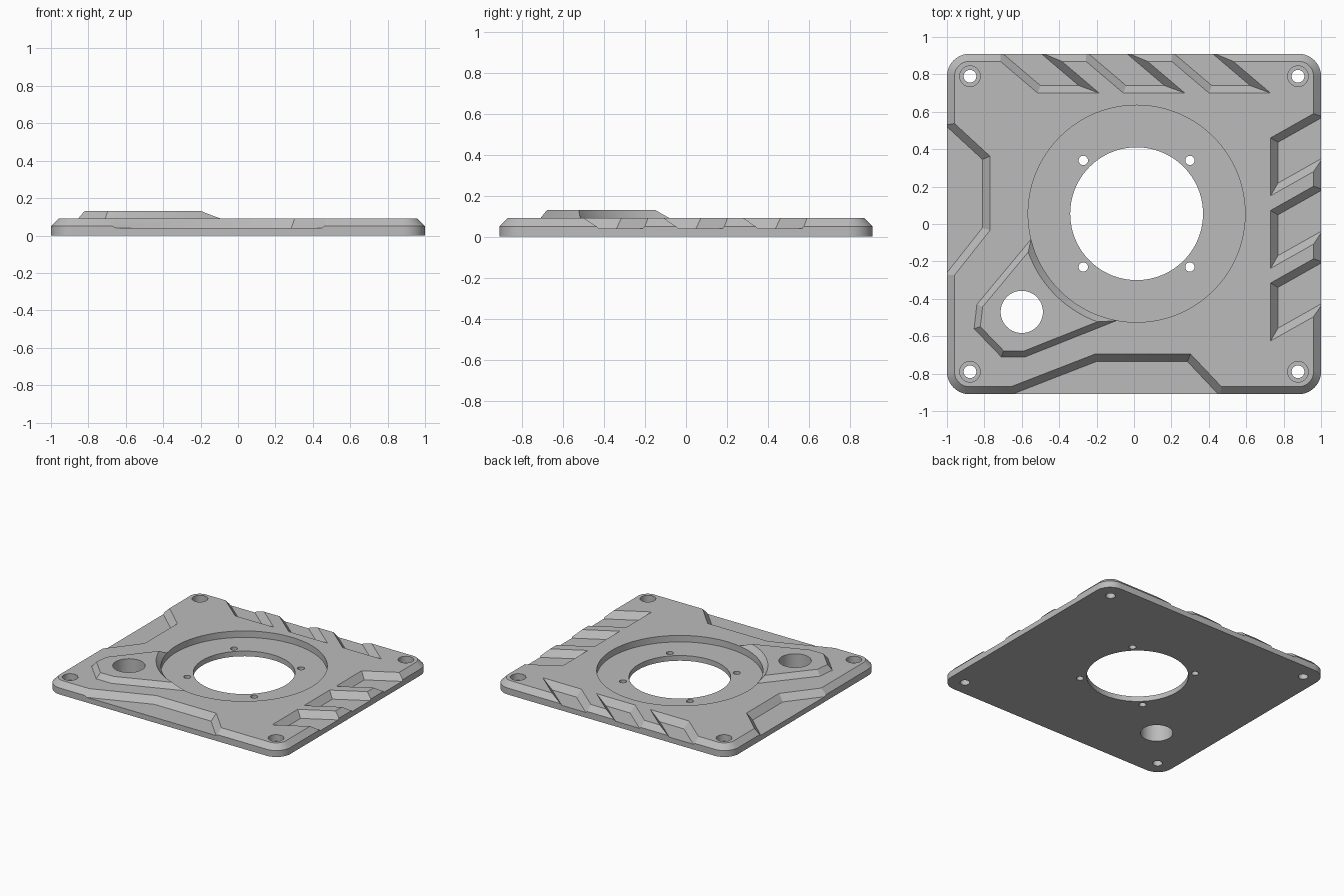
import bpy, bmesh, math
from mathutils import Vector

cube = bpy.data.objects.get("Cube")
if cube:
    bpy.data.objects.remove(cube, do_unlink=True)

GREY = (0.5, 0.5, 0.5, 1.0)
metal = bpy.data.materials.new("plain_grey")
metal.use_nodes = True
metal.diffuse_color = GREY
metal.node_tree.nodes["Principled BSDF"].inputs["Base Color"].default_value = GREY

TOP, FLOOR, CHAMFER = 0.09, 0.04, 0.04
CENTRE = (0.014, 0.055)


def circle(x, y, r, n=96):
    return [(x + r * math.cos(2 * math.pi * i / n), y + r * math.sin(2 * math.pi * i / n)) for i in range(n)]


def rounded_rect(hx, hy, r, n=10):
    pts = []
    for k, (sx, sy) in enumerate([(1, 1), (-1, 1), (-1, -1), (1, -1)]):
        for i in range(n + 1):
            a = math.pi / 2 * (k + i / n)
            pts.append((sx * (hx - r) + r * math.cos(a), sy * (hy - r) + r * math.sin(a)))
    return pts


def offset(pts, d):
    """Push a counter-clockwise outline outwards by d with mitred corners."""
    out = []
    for i, p in enumerate(pts):
        p, a, b = Vector(p), Vector(pts[i - 1]), Vector(pts[(i + 1) % len(pts)])
        e, f = (p - a).normalized(), (b - p).normalized()
        n1, n2 = Vector((e.y, -e.x)), Vector((f.y, -f.x))
        out.append(tuple(p + (n1 + n2) * d / (1 + n1.dot(n2))))
    return out


def loft(name, sections):
    """Solid through stacked outlines, given as (outline, height)."""
    bm = bmesh.new()
    rings = [[bm.verts.new((x, y, z)) for x, y in pts] for pts, z in sections]
    bm.faces.new(rings[0][::-1])
    bm.faces.new(rings[-1])
    n = len(rings[0])
    for lo, hi in zip(rings, rings[1:]):
        for i in range(n):
            j = (i + 1) % n
            bm.faces.new((lo[i], lo[j], hi[j], hi[i]))
    bmesh.ops.recalc_face_normals(bm, faces=bm.faces)
    mesh = bpy.data.meshes.new(name)
    bm.to_mesh(mesh)
    bm.free()
    mesh.materials.append(metal)
    obj = bpy.data.objects.new(name, mesh)
    bpy.context.collection.objects.link(obj)
    return obj


def combine(target, tool, operation="DIFFERENCE"):
    mod = target.modifiers.new("cut", "BOOLEAN")
    mod.operation, mod.solver, mod.object = operation, "EXACT", tool
    bpy.context.view_layer.update()
    result = bpy.data.meshes.new_from_object(target.evaluated_get(bpy.context.evaluated_depsgraph_get()))
    target.modifiers.clear()
    target.data = result
    bpy.data.objects.remove(tool, do_unlink=True)


def drill(x, y, r, bottom=-0.1, n=48):
    hole = circle(x, y, r, n)
    combine(plate, loft("hole_cutter", [(hole, bottom), (hole, 0.25)]))


def notch(pts):
    # sloped walls: floor outline widens by one chamfer up to the top face
    rise = 0.06
    wide = offset(pts, CHAMFER * rise / (TOP - FLOOR))
    combine(plate, loft("notch_cutter", [(pts, FLOOR), (wide, FLOOR + rise)]))


# Plate with rounded corners and a chamfered rim
plate = loft("cover_plate", [
    (rounded_rect(1, 0.91, 0.12), 0),
    (rounded_rect(1, 0.91, 0.12), TOP - CHAMFER),
    (rounded_rect(1 - CHAMFER, 0.91 - CHAMFER, 0.08), TOP)])

# Raised pad in the front corner
pad = [(-0.3, 0.22), (-0.84, -0.43), (-0.855, -0.56), (-0.71, -0.71), (-0.58, -0.71), (0.2, -0.4)]
combine(plate, loft("corner_pad", [(pad, 0.06), (pad, TOP), (offset(pad, -0.032), 0.13)]), "UNION")

# Round recess, flaring where it cuts the pad
recess = [(circle(*CENTRE, r, 128), z) for r, z in [(0.58, FLOOR), (0.58, TOP + 0.0005), (0.676, 0.2)]]
combine(plate, loft("recess_cutter", recess))

# Central bore with its four screw holes, and the pad hole
drill(*CENTRE, 0.355, n=128)
for sx in (-1, 1):
    for sy in (-1, 1):
        drill(CENTRE[0] + sx * 0.285, CENTRE[1] + sy * 0.285, 0.025, n=24)
drill(-0.6, -0.47, 0.113, n=64)

# Corner screw holes with counterbores
for sx in (-1, 1):
    for sy in (-1, 1):
        drill(sx * 0.877, sy * 0.79, 0.055, bottom=FLOOR)
        drill(sx * 0.877, sy * 0.79, 0.034)

# Wide notches in the front and left-hand edges
notch([(-1.14, -1.1), (0.63, -1.1), (0.285, -0.735), (-0.2, -0.735)])
notch([(-1.2, 0.704), (-1.2, -0.513), (-0.81, -0.02), (-0.81, 0.345)])

# Rows of three slanted slots in the side and back edges
for i in range(3):
    y = -0.388 * i
    notch([(0.77, 0.437 + y), (0.77, 0.219 + y), (1.1, 0.405 + y), (1.1, 0.623 + y)])
    x = 0.458 * i
    notch([(-0.5 + x, 0.74), (-0.295 + x, 0.74), (-0.719 + x, 1.1), (-0.924 + x, 1.1)])

bpy.ops.object.select_all(action="DESELECT")
plate.select_set(True)
bpy.context.view_layer.objects.active = plate
bpy.ops.object.shade_smooth_by_angle(angle=math.radians(25))
